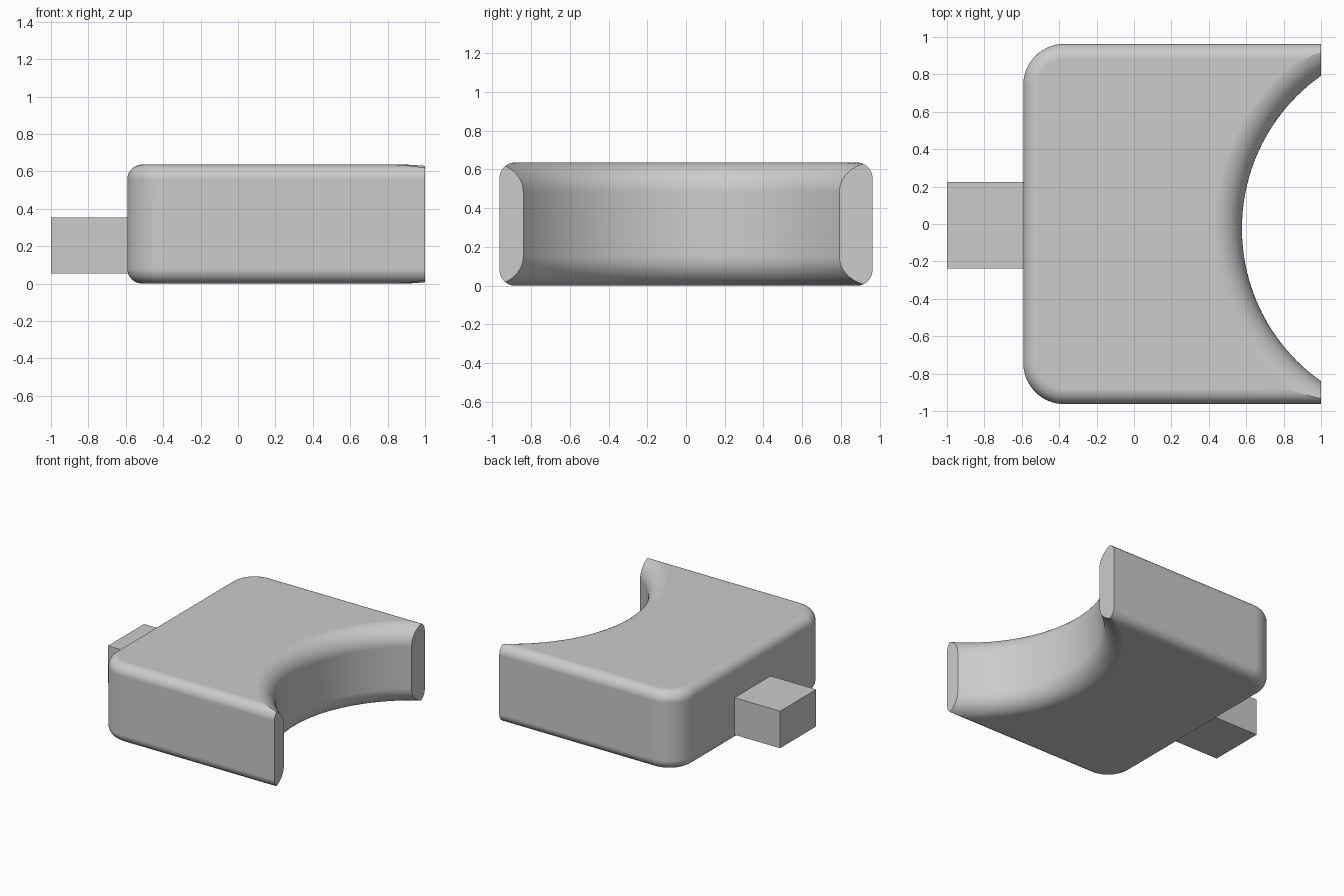
import bpy, bmesh
from math import pi, sin, cos

cube = bpy.data.objects.get("Cube")
if cube:
    bpy.data.objects.remove(cube, do_unlink=True)

HEIGHT, LEFT, RIGHT, HALF_Y = 0.636, -0.592, 1.0, 0.963
CORNER, EDGE = 0.22, 0.08            # plan corner radius, edge rounding
CUT_X, CUT_Y, CUT_R, FLARE = 1.577, -0.024, 1.0, 0.15
EPS = 0.0005

grey = bpy.data.materials.new("light_grey")
grey.use_nodes = True
colour = (0.6, 0.6, 0.6, 1)
grey.diffuse_color = colour
grey.node_tree.nodes["Principled BSDF"].inputs["Base Color"].default_value = colour


def make_object(name, bm):
    bmesh.ops.recalc_face_normals(bm, faces=bm.faces)
    mesh = bpy.data.meshes.new(name)
    bm.to_mesh(mesh)
    bm.free()
    mesh.materials.append(grey)
    obj = bpy.data.objects.new(name, mesh)
    bpy.context.collection.objects.link(obj)
    return obj


def loft(name, rings):
    """Skin a stack of equal-length rings and cap both ends."""
    bm = bmesh.new()
    loops = [[bm.verts.new(p) for p in ring] for ring in rings]
    for a, b in zip(loops, loops[1:]):
        for i in range(len(a)):
            j = (i + 1) % len(a)
            bm.faces.new((a[i], a[j], b[j], b[i]))
    bm.faces.new(loops[0])
    bm.faces.new(loops[-1])
    return make_object(name, bm)


def plan_outline(inset, z, steps=16):
    """Plan with two rounded corners and a square-cut open end."""
    pts = [(RIGHT, HALF_Y - inset, z)]
    for side, start in ((1, pi / 2), (-1, pi)):
        for k in range(steps + 1):
            a = start + k / steps * pi / 2
            pts.append((LEFT + CORNER + (CORNER - inset) * cos(a),
                        side * (HALF_Y - CORNER) + (CORNER - inset) * sin(a), z))
    pts.append((RIGHT, inset - HALF_Y, z))
    return pts


def rounded_profile(radius, steps):
    """(inset, z) pairs of a quarter round at the bottom and at the top."""
    quarter = [(radius * (1 - sin(k / steps * pi / 2)),
                radius * (1 - cos(k / steps * pi / 2))) for k in range(steps + 1)]
    return quarter + [(i, HEIGHT - z) for i, z in reversed(quarter)]


# Main block with rounded edges
body = loft("body", [plan_outline(i, z) for i, z in rounded_profile(EDGE, 10)])

# Round cutter that flares outward at top and bottom
profile = [(CUT_R + i, z) for i, z in rounded_profile(FLARE, 14)]
profile = [(r, z - EPS if z < HEIGHT / 2 else z + EPS) for r, z in profile]
profile = [(CUT_R + FLARE, -0.1)] + profile + [(CUT_R + FLARE, HEIGHT + 0.1)]
SEGMENTS = 160
cutter = loft("scoop_cutter", [
    [(CUT_X + r * cos(2 * pi * k / SEGMENTS),
      CUT_Y + r * sin(2 * pi * k / SEGMENTS), z) for k in range(SEGMENTS)]
    for r, z in profile])
cutter.hide_render = True

# Carve the curved recess
cut = body.modifiers.new("scoop", 'BOOLEAN')
cut.operation = 'DIFFERENCE'
cut.solver = 'EXACT'
cut.object = cutter
bpy.ops.object.select_all(action='DESELECT')
bpy.context.view_layer.objects.active = body
body.select_set(True)
bpy.ops.object.modifier_apply(modifier=cut.name)
bpy.data.objects.remove(cutter, do_unlink=True)

# Smooth rounds, crisp end faces
bpy.ops.object.shade_smooth_by_angle(angle=pi / 6)
weighted = body.modifiers.new("weighted_normals", 'WEIGHTED_NORMAL')
weighted.keep_sharp = True

# Square connector tab on the closed side
x0, x1, y0, y1 = -1.0, LEFT + 0.02, -0.238, 0.224
loft("connector_tab", [
    [(x0, y0, z), (x1, y0, z), (x1, y1, z), (x0, y1, z)] for z in (0.054, 0.354)])
